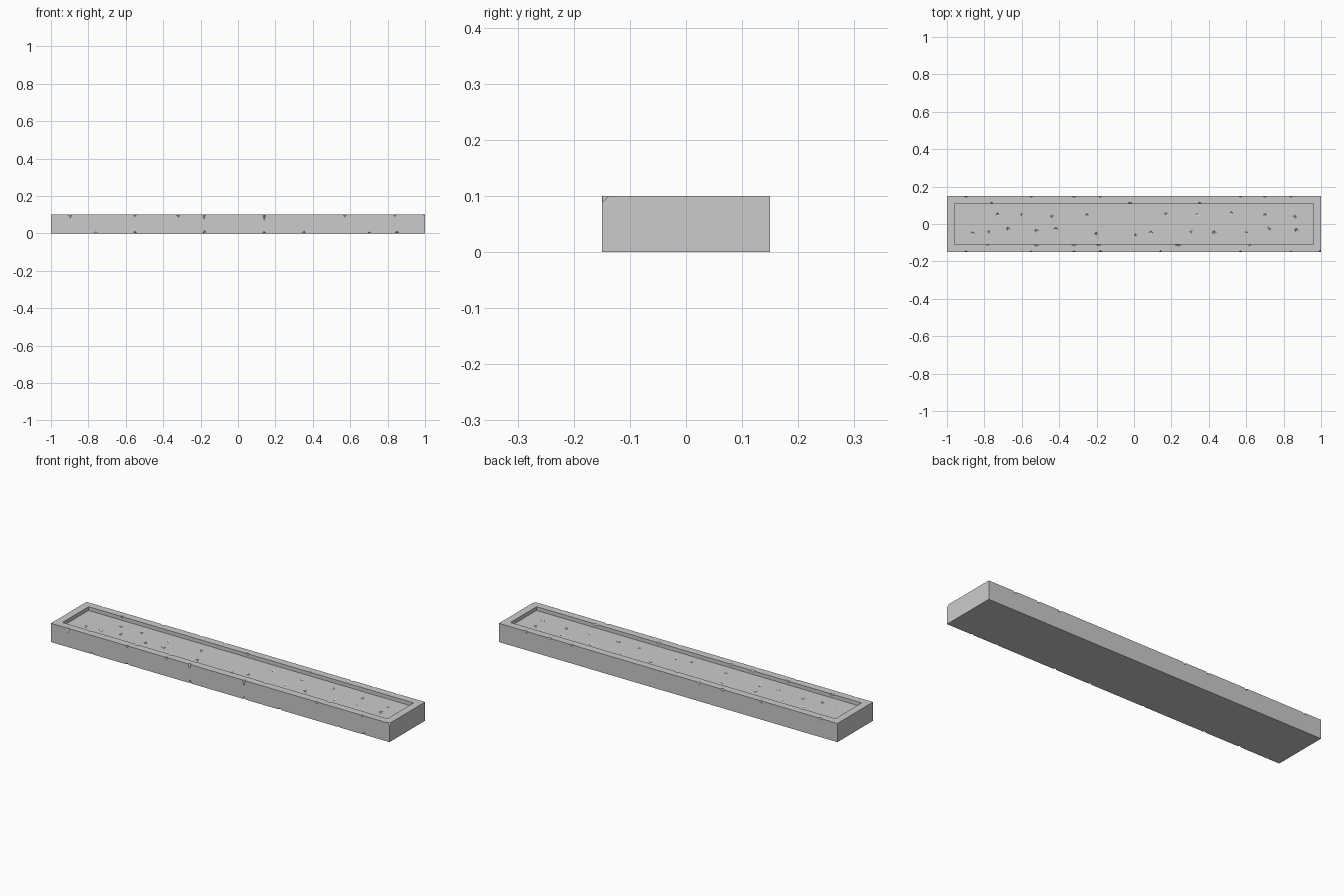
import bpy, bmesh, random
from mathutils import Matrix, Vector

if "Cube" in bpy.data.objects:
    bpy.data.objects.remove(bpy.data.objects["Cube"])

random.seed(4)


def make_object(name, bm):
    bmesh.ops.recalc_face_normals(bm, faces=bm.faces)
    mesh = bpy.data.meshes.new(name)
    bm.to_mesh(mesh)
    bm.free()
    obj = bpy.data.objects.new(name, mesh)
    bpy.context.collection.objects.link(obj)
    return obj


# Slab with a sunken panel in its top
bm = bmesh.new()
bmesh.ops.create_cube(bm, size=1, matrix=Matrix.Translation((0, 0, 0.05)) @ Matrix.Diagonal((2, 0.3, 0.1, 1)))
top = max(bm.faces, key=lambda f: f.calc_center_median().z)
bmesh.ops.inset_region(bm, faces=[top], thickness=0.04, use_even_offset=True)
floor = bmesh.ops.extrude_face_region(bm, geom=[top])["geom"]
bmesh.ops.translate(bm, vec=(0, 0, -0.02), verts=[v for v in floor if isinstance(v, bmesh.types.BMVert)])
if top.is_valid:
    bmesh.ops.delete(bm, geom=[top], context='FACES')
slab = make_object("stone_slab", bm)

cut = bmesh.new()


def chip(x, y, z, sx, sy, sz):
    """Add an irregular faceted lump to the chip cutter."""
    j = lambda: random.uniform(-0.3, 0.3)
    pts = [(-sx, j() * sy, j() * sz), (sx, j() * sy, j() * sz), (j() * sx, -sy, j() * sz),
           (j() * sx, sy, j() * sz), (j() * sx, j() * sy, -sz), (j() * sx, j() * sy, sz)]
    v = [cut.verts.new(Vector(p) + Vector((x, y, z))) for p in pts]
    for a, b in ((0, 2), (2, 1), (1, 3), (3, 0)):
        cut.faces.new((v[a], v[b], v[5]))
        cut.faces.new((v[b], v[a], v[4]))


# Chips along the outer edges: x, height
front_top = [(-0.9, 0.026), (-0.55, 0.013), (-0.32, 0.016), (-0.18, 0.025),
             (0.14, 0.034), (0.57, 0.014), (0.84, 0.012)]
bottom = [(-0.76, 0.016), (-0.55, 0.014), (-0.18, 0.018), (0.14, 0.015),
          (0.35, 0.017), (0.7, 0.008), (0.85, 0.014)]
for x, h in front_top:
    chip(x, -0.15, 0.1, 0.01, 0.009, h)
for x, h in bottom:
    chip(x, -0.15, 0, 0.012, 0.008, h)
for x in (-0.9, -0.55, -0.32, -0.18, 0.57, 0.7, 0.84):
    chip(x, 0.15, 0.1, 0.013, 0.009, 0.012)
chip(1, -0.15, 0.1, 0.014, 0.015, 0.013)

# Chips on the rim of the panel
for x in (-0.79, -0.52, -0.32, -0.19, 0.24, 0.61):
    chip(x, -0.11, 0.1, 0.022, 0.009, 0.009)
for x in (-0.76, -0.02, 0.35):
    chip(x, 0.11, 0.1, 0.012, 0.008, 0.009)

# Shallow pits in the panel floor
for x in (-0.73, -0.6, -0.44, -0.25, 0.17, 0.34, 0.52, 0.7, 0.86):
    chip(x, random.uniform(0.04, 0.06), 0.08, 0.014, 0.012, 0.005)
for x in (-0.86, -0.78, -0.67, -0.52, -0.42, -0.2, 0.01, 0.09, 0.31, 0.43, 0.6, 0.72, 0.87):
    chip(x, random.uniform(-0.06, -0.02), 0.08, 0.014, 0.012, 0.005)

cutter = make_object("chip_cutter", cut)
cutter.hide_render = True
cutter.hide_set(True)
mod = slab.modifiers.new("chips", 'BOOLEAN')
mod.operation = 'DIFFERENCE'
mod.solver = 'EXACT'
mod.object = cutter
